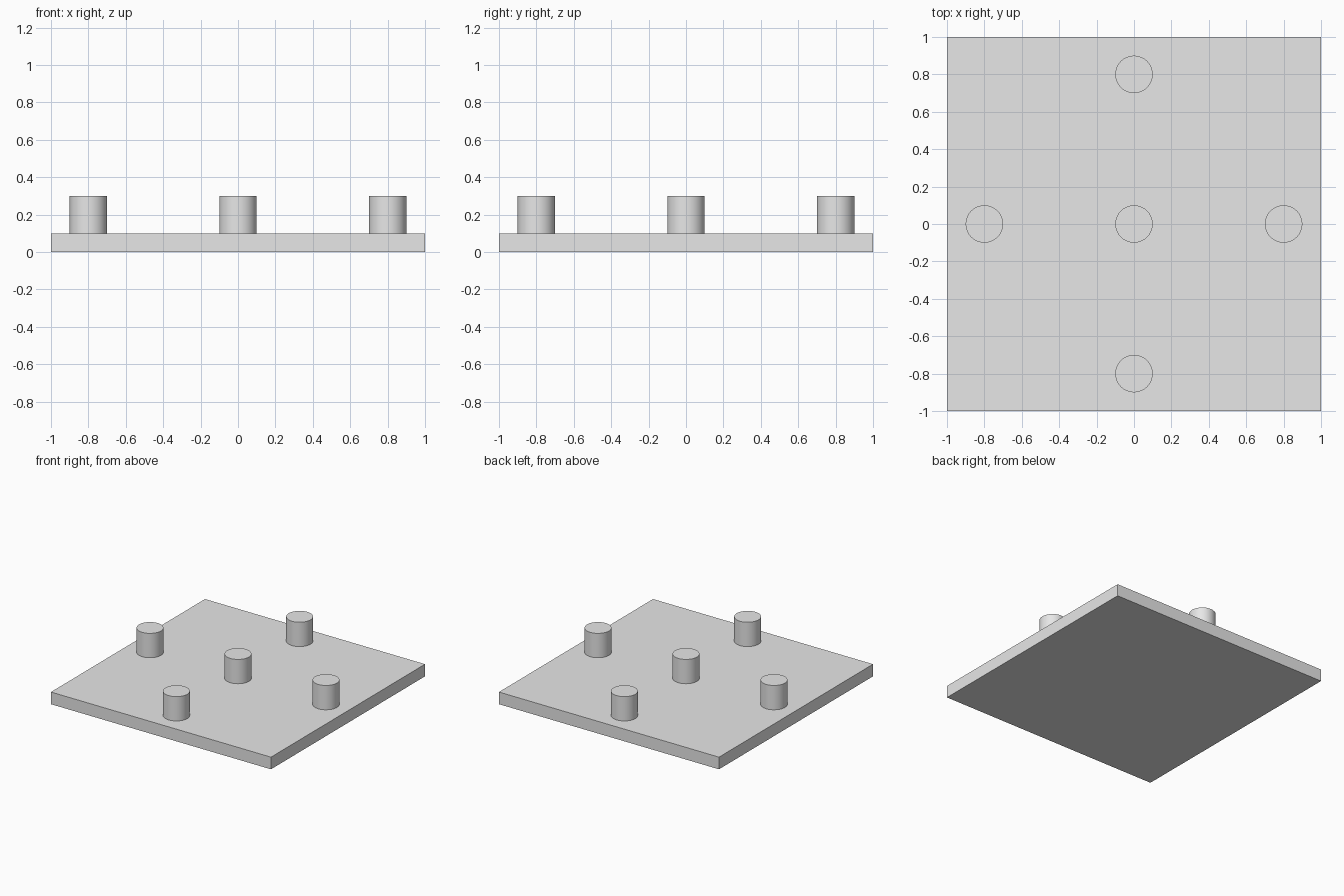
import bpy

cube = bpy.data.objects.get("Cube")
if cube:
    bpy.data.objects.remove(cube, do_unlink=True)

# Single plain grey finish
grey = bpy.data.materials.new("light_grey")
grey.use_nodes = True
colour = (0.8, 0.8, 0.8, 1)
grey.diffuse_color = colour
grey.node_tree.nodes["Principled BSDF"].inputs["Base Color"].default_value = colour

SIZE, THICK = 2.0, 0.1
PEG_RADIUS, PEG_HEIGHT, PEG_OFFSET = 0.1, 0.2, 0.8


def finish(name):
    obj = bpy.context.object
    obj.name = name
    obj.data.materials.append(grey)
    return obj


# Flat square base
bpy.ops.mesh.primitive_cube_add(size=1, location=(0, 0, THICK / 2))
base = finish("base_plate")
base.scale = (SIZE, SIZE, THICK)
bpy.ops.object.transform_apply(location=False, rotation=False, scale=True)

# Five round pegs in a cross, standing on the base
pegs = {"centre": (0, 0), "left": (1, 0), "right": (-1, 0),
        "back": (0, 1), "front": (0, -1)}
for side, (x, y) in pegs.items():
    bpy.ops.mesh.primitive_cylinder_add(
        vertices=64, radius=PEG_RADIUS, depth=PEG_HEIGHT,
        location=(x * PEG_OFFSET, y * PEG_OFFSET, THICK + PEG_HEIGHT / 2))
    finish(side + "_peg")
    bpy.ops.object.shade_smooth_by_angle()
